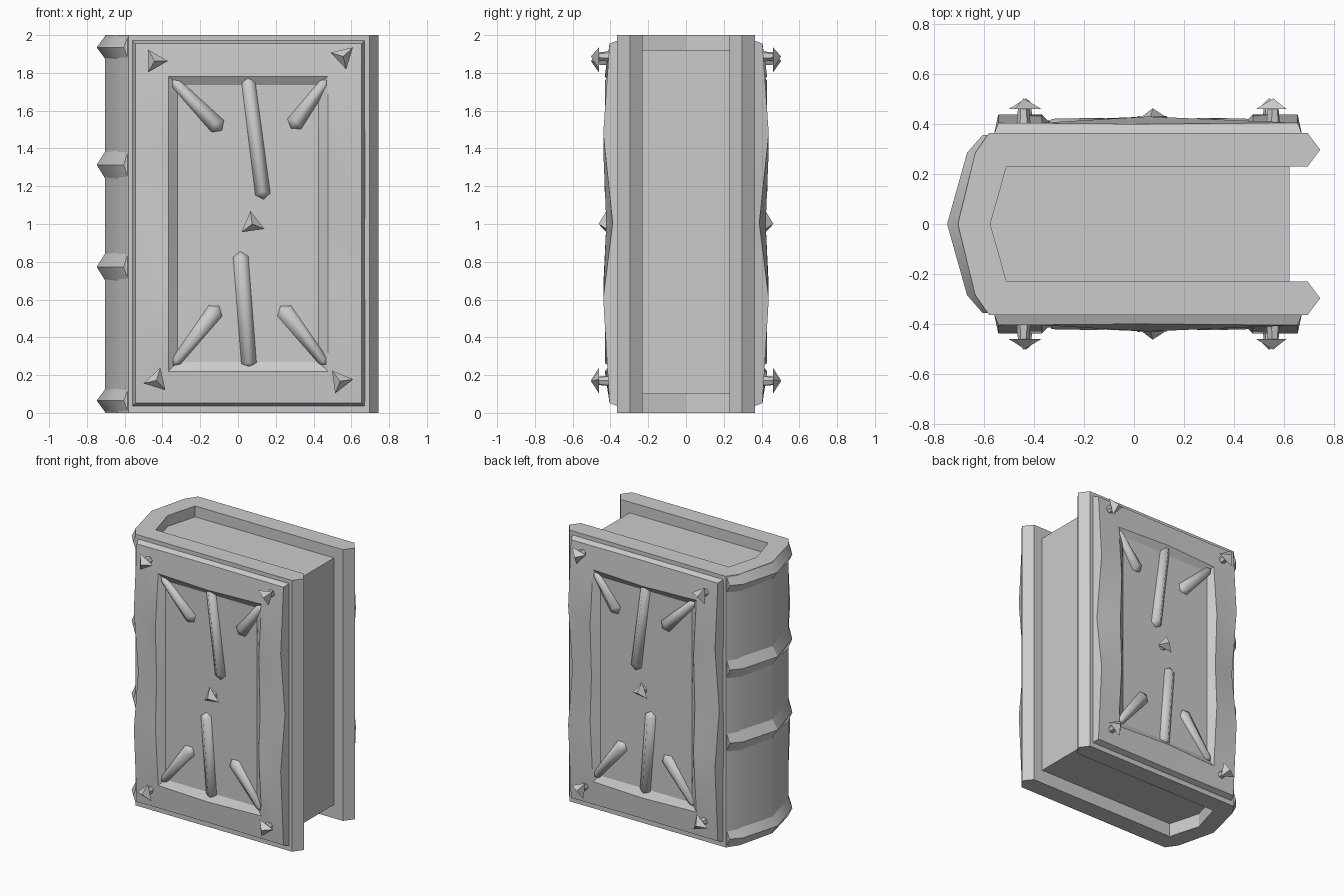
import bpy, bmesh, math
from mathutils import Vector, Matrix

if "Cube" in bpy.data.objects:
    bpy.data.objects.remove(bpy.data.objects["Cube"], do_unlink=True)

mat = bpy.data.materials.new("plain grey")
mat.use_nodes = True
GREY = (0.6, 0.6, 0.6, 1)
mat.diffuse_color = GREY
mat.node_tree.nodes["Principled BSDF"].inputs["Base Color"].default_value = GREY


def finish(name, bm, angle=25):
    bmesh.ops.recalc_face_normals(bm, faces=bm.faces)
    me = bpy.data.meshes.new(name)
    bm.to_mesh(me)
    bm.free()
    me.materials.append(mat)
    ob = bpy.data.objects.new(name, me)
    bpy.context.collection.objects.link(ob)
    bpy.ops.object.select_all(action='DESELECT')
    ob.select_set(True)
    bpy.context.view_layer.objects.active = ob
    bpy.ops.object.shade_smooth_by_angle(angle=math.radians(angle))


def bridge(bm, a, b):
    for i in range(len(a)):
        j = (i + 1) % len(a)
        bm.faces.new((a[i], a[j], b[j], b[i]))


def prism(name, outline, z0, z1):
    bm = bmesh.new()
    low = [bm.verts.new((x, y, z0)) for x, y in outline]
    high = [bm.verts.new((x, y, z1)) for x, y in outline]
    bridge(bm, low, high)
    bm.faces.new(low)
    bm.faces.new(high)
    finish(name, bm)


# Cover: one folded U-shaped shell
half = [(-.705, 0), (-.635, .285), (-.58, .364), (.695, .364), (.745, .297),
        (.695, .23), (-.51, .23), (-.575, 0)]
prism("cover", half + [(x, -y) for x, y in reversed(half[1:-1])], 0, 2)

# Page block
block = [(-.58, 0), (-.515, .235), (.622, .235)]
prism("pages", block + [(x, -y) for x, y in reversed(block[1:])], .1, 1.92)

# Raised bands around the spine, triangular in section
base = [(-.58, .357), (-.635, .28), (-.70, 0), (-.635, -.28), (-.58, -.357)]
ridge = [(-.605, .357), (-.668, .285), (-.748, 0), (-.668, -.285), (-.605, -.357)]
for n, (z, h) in enumerate(((.065, .065), (.773, .077), (1.313, .077), (1.935, .065))):
    bm = bmesh.new()
    rings = []
    for b, r in zip(base, ridge):
        rings.append([bm.verts.new((*b, z - h)), bm.verts.new((*r, z)),
                      bm.verts.new((*b, z + h))])
    for a, b in zip(rings, rings[1:]):
        bridge(bm, a, b)
    bm.faces.new(rings[0])
    bm.faces.new(rings[-1])
    finish(f"spine_band_{n + 1}", bm)

# Stations round the frame: (u, v, outer edge height, inner edge height)
STATIONS = [(0, 0, .405, .405), (.5, 0, .40, .43), (1, 0, .405, .405)]
SIDE = [(.29, .438, .438), (.5, .388, .422), (.75, .438, .438)]
STATIONS += [(1, v, a, b) for v, a, b in SIDE]
STATIONS += [(1 - u, 1, a, b) for u, v, a, b in STATIONS[:3]]
STATIONS += [(0, v, a, b) for v, a, b in reversed(SIDE)]


def frame_panel(name, s):
    """Wavy raised border with sloping sides around a sunken field."""
    bm = bmesh.new()

    def loop(x0, x1, z0, z1, depth):
        return [bm.verts.new((x0 + (x1 - x0) * p[0], s * depth(p),
                              z0 + (z1 - z0) * p[1])) for p in STATIONS]
    loops = [loop(-.56, .672, .035, 1.972, lambda p: .36),
             loop(-.543, .655, .052, 1.955, lambda p: p[2]),
             loop(-.368, .476, .22, 1.782, lambda p: p[3]),
             loop(-.32, .425, .27, 1.735, lambda p: .388)]
    for a, b in zip(loops, loops[1:]):
        bridge(bm, a, b)
    bm.faces.new(loops[-1])
    finish(name, bm)


def bar(name, s, start, end, width, taper, height):
    """Ridged bar lying on the panel, narrowing toward its start."""
    a, b = Vector(start), Vector(end)
    d = (b - a).normalized()
    side = Vector((-d.y, d.x)) * width / 2
    tip = d * width * .35
    w = side * taper
    shape = (a, a + tip + w, b - tip + side, b, b - tip - side, a + tip - w)
    bm = bmesh.new()

    def vert(p, y):
        return bm.verts.new((p.x, s * y, p.y))
    low = [vert(p, .375) for p in shape]
    mid = [vert(p, .396) for p in shape]
    r0, r1 = vert(a + tip, height - .004), vert(b - tip * 1.6, height)
    bridge(bm, low, mid)
    bm.faces.new(low)
    m = mid
    for f in ((m[0], m[1], r0), (m[1], m[2], r1, r0), (m[2], m[3], r1),
              (m[3], m[4], r1), (m[4], m[5], r0, r1), (m[5], m[0], r0)):
        bm.faces.new(f)
    finish(name, bm, 75)


def stud(name, s, x, z, turn, radius, tip):
    """Three-sided spike on a short shaft; turn is seen from the front."""
    bm = bmesh.new()
    cap = tip - .042
    for sides, r0, r1, y0, y1 in ((6, .03, .022, .38, cap + .005), (3, radius, 0, cap, tip)):
        # Cone axis points away from the cover
        m = (Matrix.Translation((x, s * (y0 + y1) / 2, z))
             @ Matrix.Rotation(math.radians(-turn), 4, 'Y')
             @ Matrix.Rotation(math.radians(-90 * s), 4, 'X')
             @ Matrix.Rotation(math.radians(90), 4, 'Z'))
        bmesh.ops.create_cone(bm, cap_ends=True, segments=sides, radius1=r0,
                              radius2=r1, depth=y1 - y0, matrix=m)
    finish(name, bm)


BARS = [("upper_hand", (.05, 1.79), (.135, 1.13), .08, .9, .432),
        ("lower_hand", (.06, .235), (.012, .855), .08, 1, .432),
        ("upper_right_bar", (-.35, 1.765), (-.085, 1.495), .09, .6, .425),
        ("upper_left_bar", (.475, 1.77), (.28, 1.505), .09, .6, .425),
        ("lower_right_bar", (-.345, .25), (-.1, .565), .09, .6, .425),
        ("lower_left_bar", (.47, .25), (.225, .565), .09, .6, .425)]
STUDS = [("upper_right_stud", -.442, 1.863, 60, .07, .503),
         ("upper_left_stud", .557, 1.887, 103, .07, .503),
         ("lower_right_stud", -.432, .172, 13, .07, .503),
         ("lower_left_stud", .541, .168, 68, .07, .503),
         ("middle_stud", .075, 1.0, 38, .07, .463)]

# Same decoration on the front and back covers
for face, s in (("front", -1), ("back", 1)):
    frame_panel(f"{face}_panel", s)
    for name, *args in BARS:
        bar(f"{face}_{name}", s, *args)
    for name, *args in STUDS:
        stud(f"{face}_{name}", s, *args)
